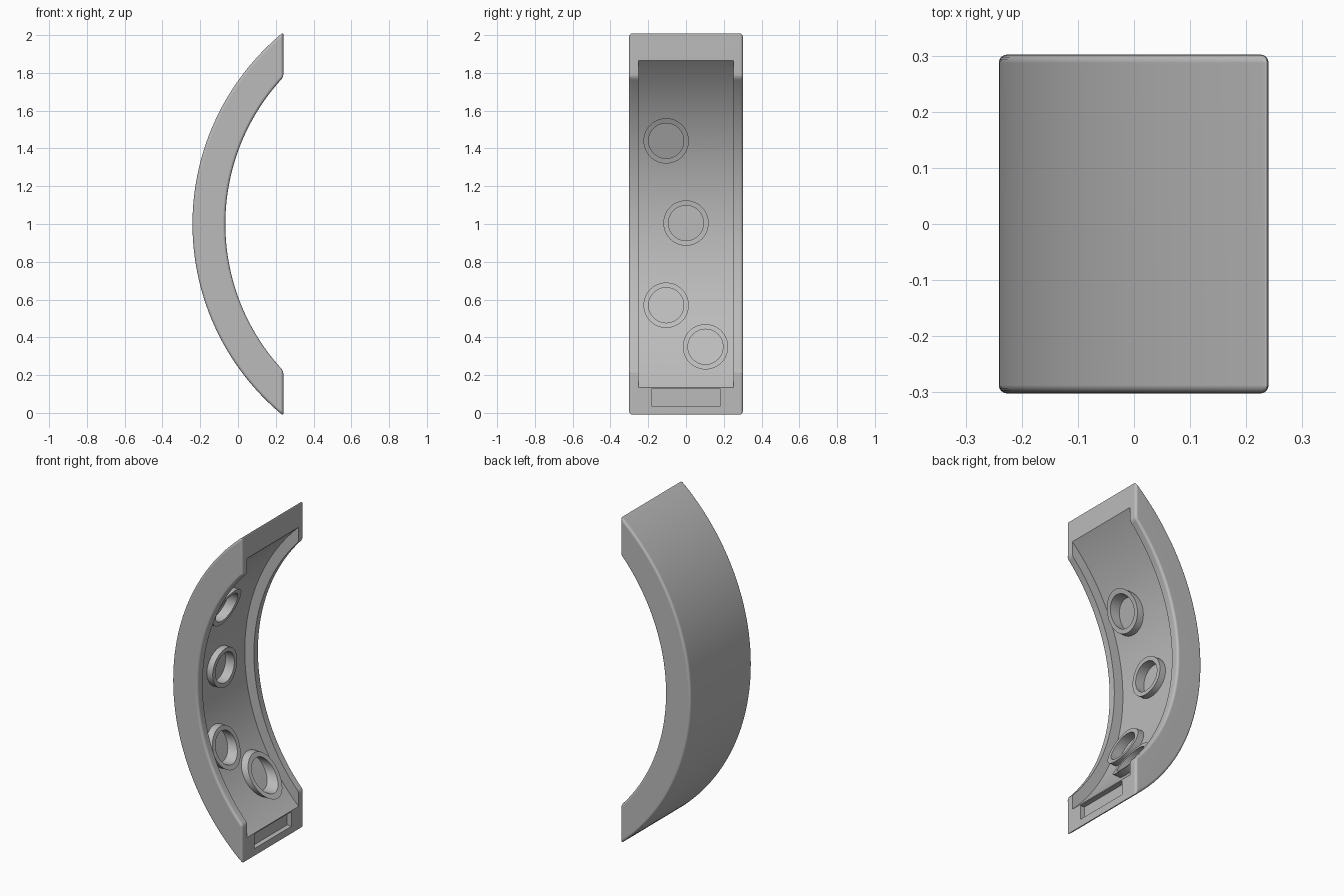
import bpy, bmesh, math

if "Cube" in bpy.data.objects:
    bpy.data.objects.remove(bpy.data.objects["Cube"], do_unlink=True)

# Shared arc centre and radii
CX, CZ = 1.07, 1.0
FACE_X = 0.24
R_OUT, R_IN, R_FLOOR, R_RING, R_POCKET = 1.311, 1.137, 1.2, 1.16, 1.22
HALF_W, CAVITY_W = 0.302, 0.252

grey = bpy.data.materials.new("plain grey")
grey.use_nodes = True
grey.diffuse_color = (0.5, 0.5, 0.5, 1)
grey.node_tree.nodes["Principled BSDF"].inputs["Base Color"].default_value = (0.5, 0.5, 0.5, 1)


def make(name, bm):
    bmesh.ops.recalc_face_normals(bm, faces=bm.faces)
    mesh = bpy.data.meshes.new(name)
    bm.to_mesh(mesh)
    bm.free()
    mesh.materials.append(grey)
    obj = bpy.data.objects.new(name, mesh)
    bpy.context.collection.objects.link(obj)
    return obj


def arc(r, half, n=72):
    angles = [half * (2 * i / n - 1) for i in range(n + 1)]
    return [(CX - r * math.cos(a), CZ + r * math.sin(a)) for a in angles]


def prism(name, outline, half_y):
    bm = bmesh.new()
    a, b = [[bm.verts.new((x, y, z)) for x, z in outline] for y in (-half_y, half_y)]
    bm.faces.new(a)
    bm.faces.new(b[::-1])
    for i in range(len(a)):
        j = (i + 1) % len(a)
        bm.faces.new((a[i], b[i], b[j], a[j]))
    return make(name, bm)


def arc_x(r, z):
    return CX - math.sqrt(r * r - (z - CZ) ** 2)


def circle(bm, y, z, rad, x_at, n=48):
    loop = []
    for i in range(n):
        t = 2 * math.pi * i / n
        zz = z + rad * math.sin(t)
        loop.append(bm.verts.new((x_at(zz), y + rad * math.cos(t), zz)))
    return loop


def bridge(bm, a, b):
    for i in range(len(a)):
        j = (i + 1) % len(a)
        bm.faces.new((a[i], a[j], b[j], b[i]))


def smooth(obj):
    bpy.ops.object.select_all(action='DESELECT')
    obj.select_set(True)
    bpy.context.view_layer.objects.active = obj
    bpy.ops.object.shade_smooth_by_angle(angle=math.radians(30))


# Curved body with rounded edges
depth = CX - FACE_X
outline = arc(R_OUT, math.acos(depth / R_OUT)) + arc(R_IN, math.acos(depth / R_IN))[::-1]
body = prism("curved_body", outline, HALF_W)
bevel = body.modifiers.new("rounded edges", 'BEVEL')
bevel.width = 0.028
bevel.segments = 4
bevel.limit_method = 'ANGLE'
bevel.angle_limit = math.radians(30)

# Shallow cavity along the inner side
cutters = [prism("cavity_cutter", arc(R_FLOOR, math.radians(60)), CAVITY_W)]

# Slot in the lower end face
cutters.append(prism("slot_cutter", [(0.21, 0.037), (0.3, 0.037), (0.3, 0.127), (0.21, 0.127)], 0.183))

# Round pockets and their raised rings
rings = []
for i, (y, z) in enumerate([(-0.105, 1.44), (0, 1.005), (-0.105, 0.57), (0.103, 0.35)]):
    bm = bmesh.new()
    low = circle(bm, y, z, 0.093, lambda h: arc_x(R_POCKET, h))
    high = circle(bm, y, z, 0.093, lambda h: arc_x(R_IN, h))
    bridge(bm, low, high)
    bm.faces.new(low)
    bm.faces.new(high)
    cutters.append(make(f"pocket_cutter_{i + 1}", bm))

    bm = bmesh.new()
    loops = [circle(bm, y, z, rad, lambda h, r=r: arc_x(r, h))
             for rad, r in ((0.12, R_FLOOR + 0.005), (0.12, R_RING), (0.093, R_RING), (0.093, R_FLOOR + 0.001))]
    for a, b in zip(loops, loops[1:]):
        bridge(bm, a, b)
    rings.append(make(f"pocket_ring_{i + 1}", bm))

# Cut the body, keep the result and drop the cutters
for cutter in cutters:
    cutter.hide_render = True
    cut = body.modifiers.new(cutter.name, 'BOOLEAN')
    cut.operation = 'DIFFERENCE'
    cut.solver = 'EXACT'
    cut.object = cutter
graph = bpy.context.evaluated_depsgraph_get()
result = bpy.data.meshes.new_from_object(body.evaluated_get(graph))
body.modifiers.clear()
body.data = result
for cutter in cutters:
    bpy.data.objects.remove(cutter, do_unlink=True)

for obj in [body] + rings:
    smooth(obj)
weighted = body.modifiers.new("even shading", 'WEIGHTED_NORMAL')
weighted.keep_sharp = True
